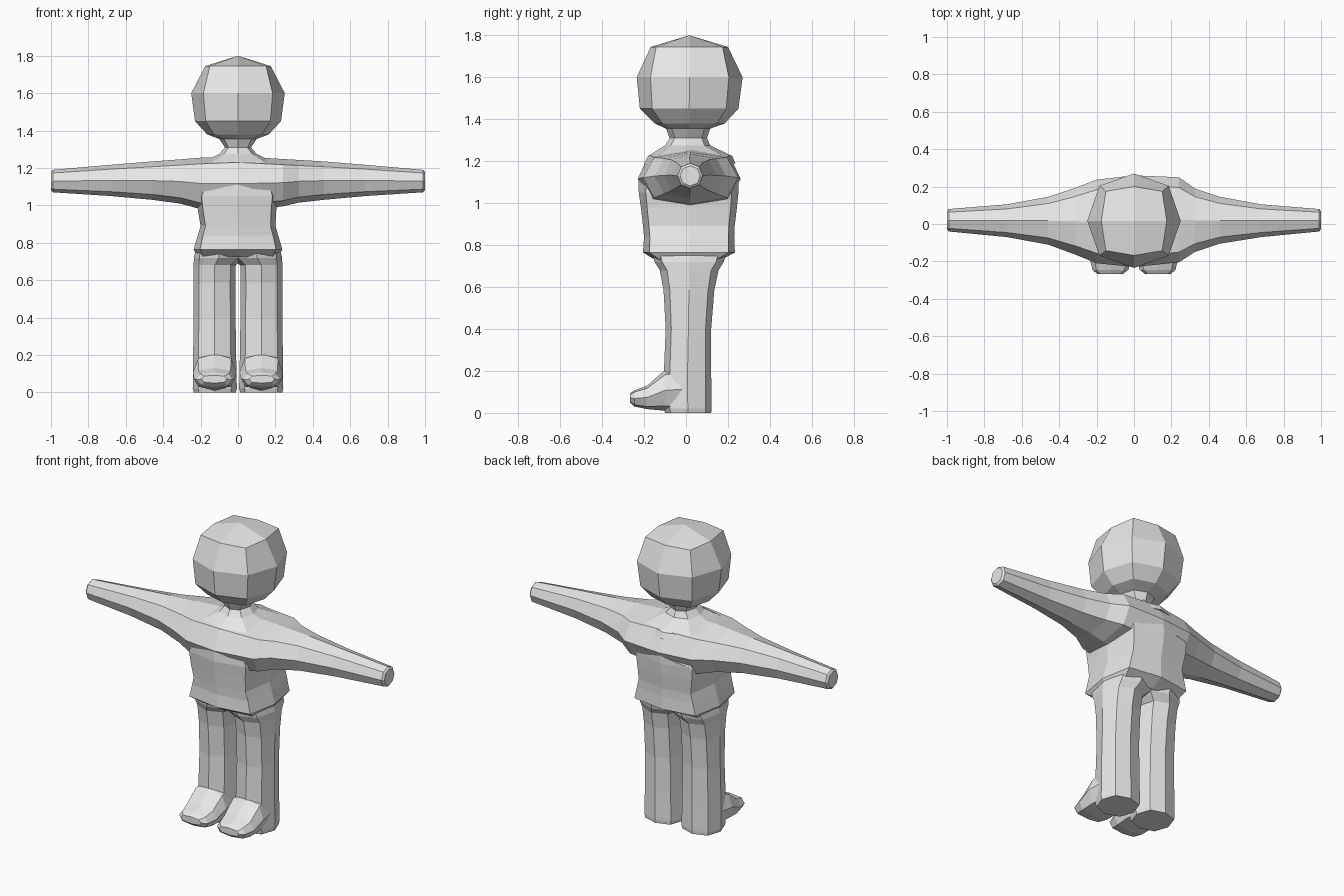
import bpy, bmesh

skin = bpy.data.materials.new("light_grey")
skin.diffuse_color = (0.8, 0.8, 0.8, 1)


def loft(name, rings, axis="z", tip=None):
    """Skin eight-sided rings (pos, u0, u1, v0, v1, corner fraction) along an axis."""
    place = {"z": lambda p, u, v: (u, v, p),
             "x": lambda p, u, v: (p, u, v),
             "y": lambda p, u, v: (u, p, v)}[axis]
    bm = bmesh.new()
    loops = []
    for p, u0, u1, v0, v1, k in rings:
        cu, cv, hu, hv = (u0 + u1) / 2, (v0 + v1) / 2, (u1 - u0) / 2, (v1 - v0) / 2
        pts = [(1, 0), (k, k), (0, 1), (-k, k), (-1, 0), (-k, -k), (0, -1), (k, -k)]
        loops.append([bm.verts.new(place(p, cu + hu * a, cv + hv * b)) for a, b in pts])
    for a, b in zip(loops, loops[1:]):
        for i in range(8):
            j = (i + 1) % 8
            bm.faces.new((a[i], a[j], b[j], b[i]))
    bm.faces.new(loops[0])
    if tip:
        # four-panel domed cap
        t, top = bm.verts.new(tip), loops[-1]
        for i in range(0, 8, 2):
            bm.faces.new((t, top[i], top[i + 1], top[(i + 2) % 8]))
    else:
        bm.faces.new(loops[-1])
    bmesh.ops.recalc_face_normals(bm, faces=bm.faces)
    me = bpy.data.meshes.new(name)
    bm.to_mesh(me)
    bm.free()
    me.materials.append(skin)
    ob = bpy.data.objects.new(name, me)
    bpy.context.collection.objects.link(ob)
    return ob


def apply(ob, mod):
    bpy.context.view_layer.objects.active = ob
    bpy.ops.object.modifier_apply(modifier=mod.name)


def merge(ob, other):
    mod = ob.modifiers.new("join", "BOOLEAN")
    mod.operation, mod.solver, mod.object = "UNION", "EXACT", other
    apply(ob, mod)
    bpy.data.objects.remove(other)


# Trunk, from the hips up to the chest
body = loft("body", [
    (0.725, -0.215, 0.215, -0.14, 0.16, 0.86),
    (0.765, -0.237, 0.237, -0.205, 0.233, 0.86),
    (0.84, -0.215, 0.215, -0.20, 0.23, 0.87),
    (0.89, -0.20, 0.20, -0.205, 0.232, 0.87),
    (0.98, -0.215, 0.205, -0.215, 0.243, 0.87),
    (1.05, -0.225, 0.215, -0.225, 0.25, 0.86),
    (1.12, -0.20, 0.20, -0.228, 0.25, 0.82)])

# Chest and both outstretched arms
arms = loft("arms", [
    (-1.0, -0.028, 0.068, 1.082, 1.178, 0.72),
    (-0.99, -0.04, 0.08, 1.07, 1.19, 0.72),
    (-0.68, -0.07, 0.105, 1.05, 1.217, 0.72),
    (-0.46, -0.11, 0.145, 1.03, 1.235, 0.72),
    (-0.31, -0.165, 0.195, 1.01, 1.246, 0.74),
    (-0.20, -0.21, 0.237, 0.98, 1.255, 0.76),
    (0.0, -0.23, 0.26, 0.97, 1.262, 0.78),
    (0.24, -0.205, 0.25, 0.995, 1.248, 0.76),
    (0.325, -0.15, 0.19, 1.015, 1.243, 0.74),
    (0.46, -0.105, 0.145, 1.03, 1.235, 0.72),
    (0.68, -0.07, 0.105, 1.05, 1.217, 0.72),
    (0.99, -0.04, 0.08, 1.07, 1.19, 0.72),
    (1.0, -0.028, 0.068, 1.082, 1.178, 0.72)], "x")
merge(body, arms)

# Sloping shoulders, neck and faceted head
head = loft("head", [
    (1.19, -0.22, 0.22, -0.20, 0.235, 0.8),
    (1.225, -0.20, 0.20, -0.18, 0.22, 0.78),
    (1.275, -0.10, 0.10, -0.10, 0.115, 0.75),
    (1.31, -0.07, 0.07, -0.078, 0.10, 0.72),
    (1.355, -0.10, 0.10, -0.095, 0.115, 0.74),
    (1.38, -0.165, 0.165, -0.15, 0.185, 0.78),
    (1.45, -0.23, 0.23, -0.22, 0.25, 0.75),
    (1.60, -0.25, 0.25, -0.235, 0.27, 0.74),
    (1.745, -0.175, 0.175, -0.168, 0.20, 0.86)], tip=(0, 0.016, 1.8))
merge(body, head)

# Leg with a foot, then mirrored
leg = loft("leg", [
    (0.0, 0.012, 0.237, -0.10, 0.12, 0.75),
    (0.02, 0.006, 0.242, -0.105, 0.122, 0.75),
    (0.20, 0.010, 0.24, -0.105, 0.12, 0.75),
    (0.40, 0.013, 0.237, -0.097, 0.12, 0.75),
    (0.585, 0.014, 0.237, -0.107, 0.135, 0.75),
    (0.68, 0.012, 0.237, -0.125, 0.155, 0.75),
    (0.72, -0.03, 0.236, -0.15, 0.18, 0.78),
    (0.79, -0.03, 0.22, -0.17, 0.20, 0.78)])
foot = loft("foot", [
    (0.0, 0.02, 0.23, 0.008, 0.22, 0.75),
    (-0.10, 0.008, 0.241, 0.010, 0.205, 0.76),
    (-0.185, 0.016, 0.236, 0.018, 0.13, 0.78),
    (-0.245, 0.03, 0.222, 0.03, 0.108, 0.78),
    (-0.268, 0.06, 0.195, 0.05, 0.092, 0.78)], "y")
merge(leg, foot)
mirrored = leg.copy()
mirrored.data = leg.data.copy()
for v in mirrored.data.vertices:
    v.co.x *= -1
mirrored.data.flip_normals()
bpy.context.collection.objects.link(mirrored)
merge(body, leg)
merge(body, mirrored)
